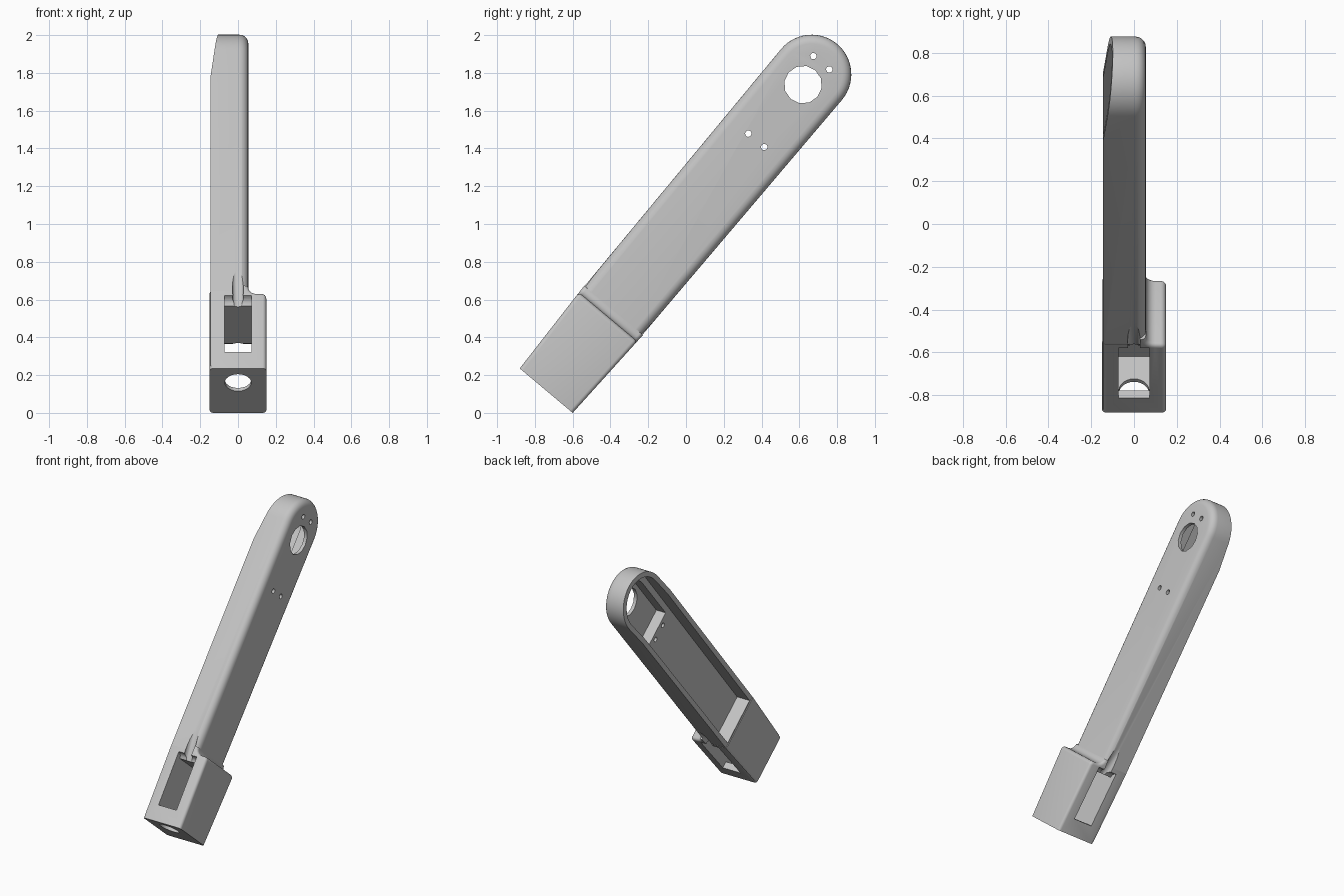
import bpy, bmesh, math
from mathutils import Matrix, Vector

cube = bpy.data.objects.get("Cube")
if cube:
    bpy.data.objects.remove(cube, do_unlink=True)

grey = bpy.data.materials.new("light_grey")
grey.use_nodes = True
colour = (0.55, 0.55, 0.55, 1)
grey.diffuse_color = colour
grey.node_tree.nodes["Principled BSDF"].inputs["Base Color"].default_value = colour

# Local frame: x across, y over the arm's width, z along its length
TIP, R, FLOOR = 2.186, 0.21, -0.045


def finish(name, bm):
    bmesh.ops.recalc_face_normals(bm, faces=bm.faces)
    mesh = bpy.data.meshes.new(name)
    bm.to_mesh(mesh)
    bm.free()
    mesh.materials.append(grey)
    ob = bpy.data.objects.new(name, mesh)
    bpy.context.collection.objects.link(ob)
    return ob


def prism(points, lo, hi, axis):
    """Extrude a (side, length) outline along x or y."""
    bm = bmesh.new()
    def place(p, d):
        return (d, p[0], p[1]) if axis == "x" else (p[0], d, p[1])
    a = [bm.verts.new(place(p, lo)) for p in points]
    b = [bm.verts.new(place(p, hi)) for p in points]
    bm.faces.new(a)
    bm.faces.new(b)
    for i in range(len(a)):
        j = (i + 1) % len(a)
        bm.faces.new((a[i], a[j], b[j], b[i]))
    return bm


def arc(cx, cz, r, start, end, n):
    angles = [math.radians(start + (end - start) * i / n) for i in range(n + 1)]
    return [(cx + r * math.cos(a), cz + r * math.sin(a)) for a in angles]


def rod(start, end, r, sides):
    start, end = Vector(start), Vector(end)
    d = end - start
    bm = bmesh.new()
    turn = d.to_track_quat("Z", "Y").to_matrix().to_4x4()
    bmesh.ops.create_cone(bm, cap_ends=True, segments=sides, radius1=r, radius2=r,
                          depth=d.length,
                          matrix=Matrix.Translation((start + end) / 2) @ turn)
    return bm


def boolean(target, bm, operation="DIFFERENCE"):
    tool = finish("cutter", bm)
    tool.hide_render = True
    mod = target.modifiers.new("cut", "BOOLEAN")
    mod.operation, mod.solver, mod.object = operation, "EXACT", tool
    bpy.context.view_layer.objects.active = target
    bpy.ops.object.modifier_apply(modifier=mod.name)
    bpy.data.objects.remove(tool, do_unlink=True)


# Arm: long plate with a round end and a softened outer edge
outline = [(-0.18, 0.02), (0.18, 0.02), (0.2, 0.5)] + arc(0, TIP, R, 0, 180, 28) + [(-0.2, 0.5)]
bm = prism(outline, -0.145, 0.055, "x")
rim = [e for e in bm.edges if all(v.co.x > 0 for v in e.verts)]
bmesh.ops.recalc_face_normals(bm, faces=bm.faces)
bmesh.ops.bevel(bm, geom=rim, offset=0.048, segments=5, profile=0.5, affect="EDGES")
arm = finish("arm", bm)

# Socket block: tapered, with a filleted shoulder running into the arm
shoulder = arc(0.125, 0.485, 0.025, 0, 90, 4) + arc(0.1, 0.555, 0.045, 270, 180, 5)
profile = [(-0.15, 0), (0.15, 0)] + shoulder + [(0, 0.555), (0, 0.52), (-0.15, 0.52)]
bm = prism(profile, -1, 1, "y")
for v in bm.verts:
    v.co.y *= 0.183 + 0.036 * v.co.z
corners = [e for e in bm.edges if abs(e.verts[0].co.y - e.verts[1].co.y) < 0.05
           and (all(v.co.x > 0.05 for v in e.verts) or all(v.co.x < -0.1 for v in e.verts))
           and max(v.co.z for v in e.verts) > 0.01]
bmesh.ops.recalc_face_normals(bm, faces=bm.faces)
bmesh.ops.bevel(bm, geom=corners, offset=0.02, segments=4, profile=0.5, affect="EDGES")
boolean(arm, bm, "UNION")

# Open cavity in the back of the arm
inset = R - 0.035
boolean(arm, prism([(-0.165, 0.53), (0.165, 0.53)] + arc(0, TIP, inset, 0, 180, 24),
                   -0.3, FLOOR, "x"))
# Deeper pocket under the round end
boolean(arm, prism([(-0.13, 1.77), (0.13, 1.77)] + arc(0, TIP, 0.13, 0, 180, 20),
                   FLOOR - 0.05, 0.03, "x"))
# Sloping back face at the tip
boolean(arm, prism([(-0.145, 2.0), (-0.095, 2.43), (-0.3, 2.43), (-0.3, 2.0)], -0.4, 0.4, "y"))

# Shaft hole and four screw holes
boolean(arm, rod((-0.3, 0, 2.115), (0.3, 0, 2.115), 0.1, 12))
for z in (1.73, 2.266):
    for y in (-0.055, 0.055):
        boolean(arm, rod((-0.3, y, z), (0.3, y, z), 0.017, 12))

# Slot through the block, flared at the upper end of both mouths
flare = [(0.3, 0.495), (0.2, 0.49), (0.18, 0.485), (0.163, 0.473), (0.155, 0.455)]
slot = [(-0.3, 0.11), (0.3, 0.11)] + flare + [(-y, z) for y, z in reversed(flare)]
boolean(arm, prism(slot, -0.072, 0.072, "x"))
# Chamber below the slot and the hole in its thin floor
boolean(arm, prism([(-0.14, 0.022), (0.14, 0.022), (0.14, 0.2), (-0.14, 0.2)],
                   -0.072, 0.072, "x"))
boolean(arm, rod((0, -0.066, -0.1), (0, -0.066, 0.1), 0.07, 24))
# Round channels leading out of the slot on both edges
for side in (-1, 1):
    boolean(arm, rod((0, side * 0.165, 0.40), (0, side * 0.245, 0.72), 0.03, 16))

# Lean the whole arm and stand it on the ground
arm.data.transform(Matrix.Translation((0, -0.74, 0.12)) @ Matrix.Rotation(math.radians(-40), 4, "X"))
low = min(v.co.z for v in arm.data.vertices)
arm.data.transform(Matrix.Translation((0, 0, -low)))
bpy.ops.object.select_all(action="DESELECT")
arm.select_set(True)
bpy.context.view_layer.objects.active = arm
bpy.ops.object.shade_smooth_by_angle(angle=math.radians(32))
